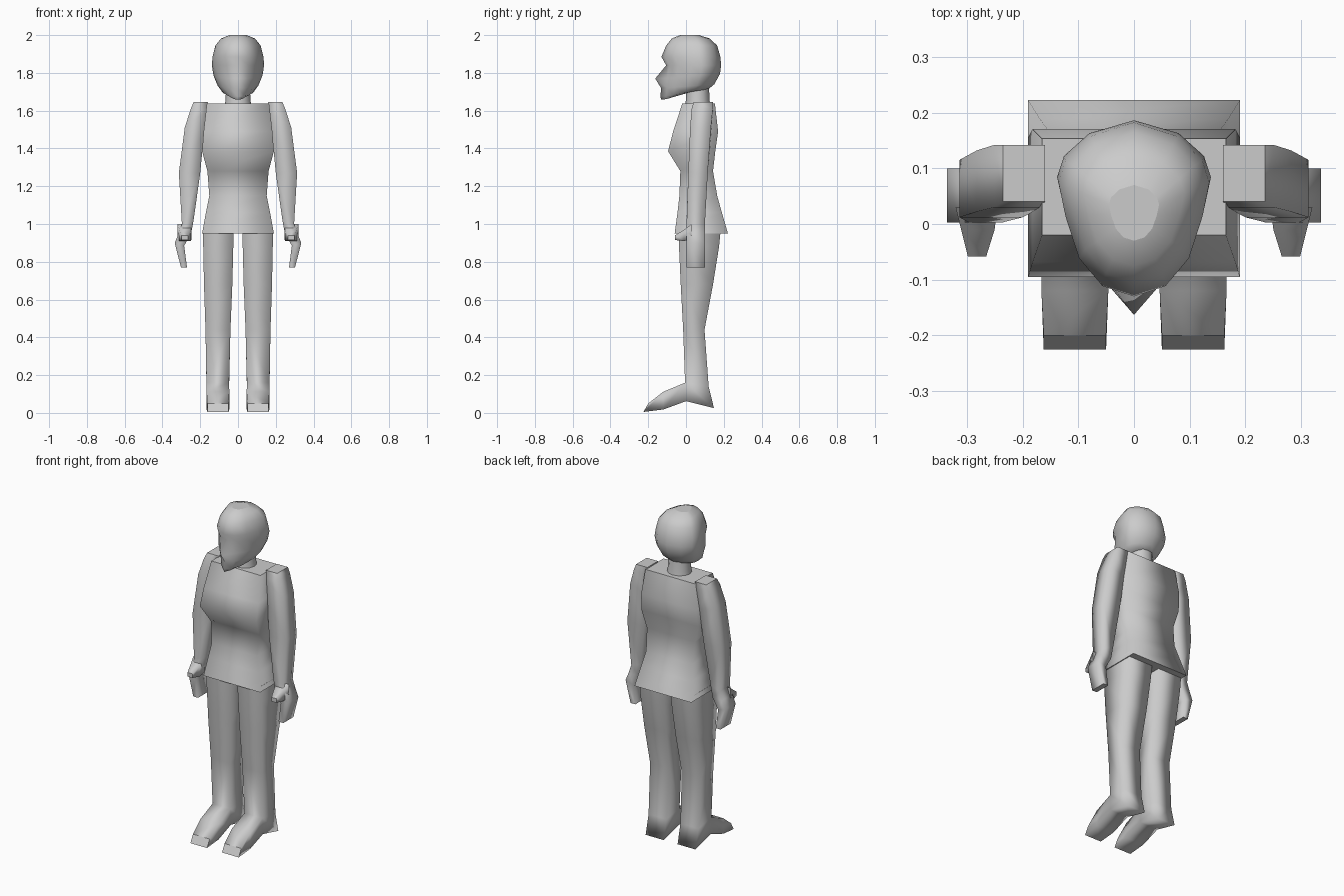
import bpy, bmesh, math

skin = bpy.data.materials.new("plain grey")
skin.diffuse_color = (0.6, 0.6, 0.6, 1)


def loft(name, rings):
    """Skin a list of point rings, smooth around the sides, flat at the ends."""
    bm = bmesh.new()
    rows = [[bm.verts.new(p) for p in r] for r in rings]
    n = len(rows[0])
    for a, b in zip(rows, rows[1:]):
        for i in range(n):
            j = (i + 1) % n
            bm.faces.new((a[i], a[j], b[j], b[i])).smooth = True
    for cap in (rows[0], rows[-1]):
        face = bm.faces.new(cap)
        for e in face.edges:
            e.smooth = False
    bmesh.ops.remove_doubles(bm, verts=bm.verts[:], dist=0.0005)
    bmesh.ops.recalc_face_normals(bm, faces=bm.faces[:])
    me = bpy.data.meshes.new(name)
    bm.to_mesh(me)
    bm.free()
    me.materials.append(skin)
    ob = bpy.data.objects.new(name, me)
    bpy.context.collection.objects.link(ob)
    return ob


def box_ring(x0, x1, front, back, s=1):
    """Four corners; front and back are (y, z)."""
    return [(s * x0, *front), (s * x1, *front), (s * x1, *back), (s * x0, *back)]


# Torso: half width, front y, back y, z
torso = [(.19, -.06, .222, .95), (.17, -.045, .19, 1.06), (.152, -.035, .165, 1.15),
         (.162, -.03, .143, 1.28), (.19, -.095, .155, 1.385), (.182, -.068, .17, 1.49),
         (.165, -.02, .153, 1.637)]
loft("torso", [box_ring(-w, w, (f, z), (b, z)) for w, f, b, z in torso])

# Leg and foot: inner x, outer x, front (y, z), back (y, z)
leg = [(.022, .185, (-.04, .98), (.185, .98)), (.025, .184, (-.037, .88), (.175, .88)),
       (.03, .18, (-.028, .68), (.143, .68)), (.04, .172, (-.015, .44), (.098, .44)),
       (.047, .167, (-.005, .16), (.12, .14)), (.047, .167, (-.005, .16), (.148, .025)),
       (.047, .167, (-.005, .16), (0, .062)), (.046, .166, (-.12, .112), (-.12, .018)),
       (.05, .162, (-.2, .05), (-.225, .005))]

# Arm and hand: inner (x, z), outer (x, z), front y, back y
arm = [((.16, 1.645), (.235, 1.645), .04, .142), ((.165, 1.6), (.25, 1.61), .03, .142),
       ((.18, 1.48), (.282, 1.51), .022, .132), ((.2, 1.27), (.313, 1.27), .012, .115),
       ((.235, 1.02), (.297, 1.0), .003, .1), ((.248, .95), (.315, .95), .003, .1),
       ((.285, .885), (.335, .9), .003, .1), ((.27, .77), (.302, .77), .003, .1)]

# Thumb: inner x, outer x, y, bottom z, top z
thumb = [(.245, .32, .03, .92, 1.0), (.25, .31, -.01, .91, .97), (.265, .298, -.058, .915, .94)]

for side, s in (("right", 1), ("left", -1)):
    loft(side + "_leg", [box_ring(a, b, f, k, s) for a, b, f, k in leg])
    loft(side + "_arm", [[(s * i[0], f, i[1]), (s * o[0], f, o[1]),
                          (s * o[0], b, o[1]), (s * i[0], b, i[1])] for i, o, f, b in arm])
    loft(side + "_thumb", [box_ring(a, b, (y, lo), (y, hi), s) for a, b, y, lo, hi in thumb])

# Neck
neck = [(.072, 1.62), (.066, 1.655), (.062, 1.75)]
loft("neck", [[(r * math.cos(a * math.tau / 12), .062 + r * .95 * math.sin(a * math.tau / 12), z)
               for a in range(12)] for r, z in neck])

# Head: egg outline (x share, depth share) stacked from chin to crown
half = [(0, 0), (.58, .08), (.91, .22), (1, .35), (.91, .54), (.73, .78), (.42, .94), (0, 1)]
egg = half + [(-x, t) for x, t in half[-2:0:-1]]
# half width, front y, back y, front z, back z, extra nose reach
head = [(.05, -.115, .08, 1.658, 1.715, .017), (.085, -.122, .12, 1.675, 1.715, .013),
        (.108, -.115, .15, 1.72, 1.74, .017), (.13, -.118, .18, 1.77, 1.795, .045),
        (.138, -.105, .186, 1.84, 1.84, 0), (.135, -.13, .182, 1.885, 1.885, 0),
        (.12, -.105, .165, 1.945, 1.945, 0), (.09, -.075, .125, 1.982, 1.982, 0),
        (.045, -.03, .07, 2.0, 2.0, 0)]
loft("head", [[(w * x, b + (f - b) * t - (nose if t == 1 else 0), zb + (zf - zb) * t)
               for x, t in egg] for w, f, b, zf, zb, nose in head])
